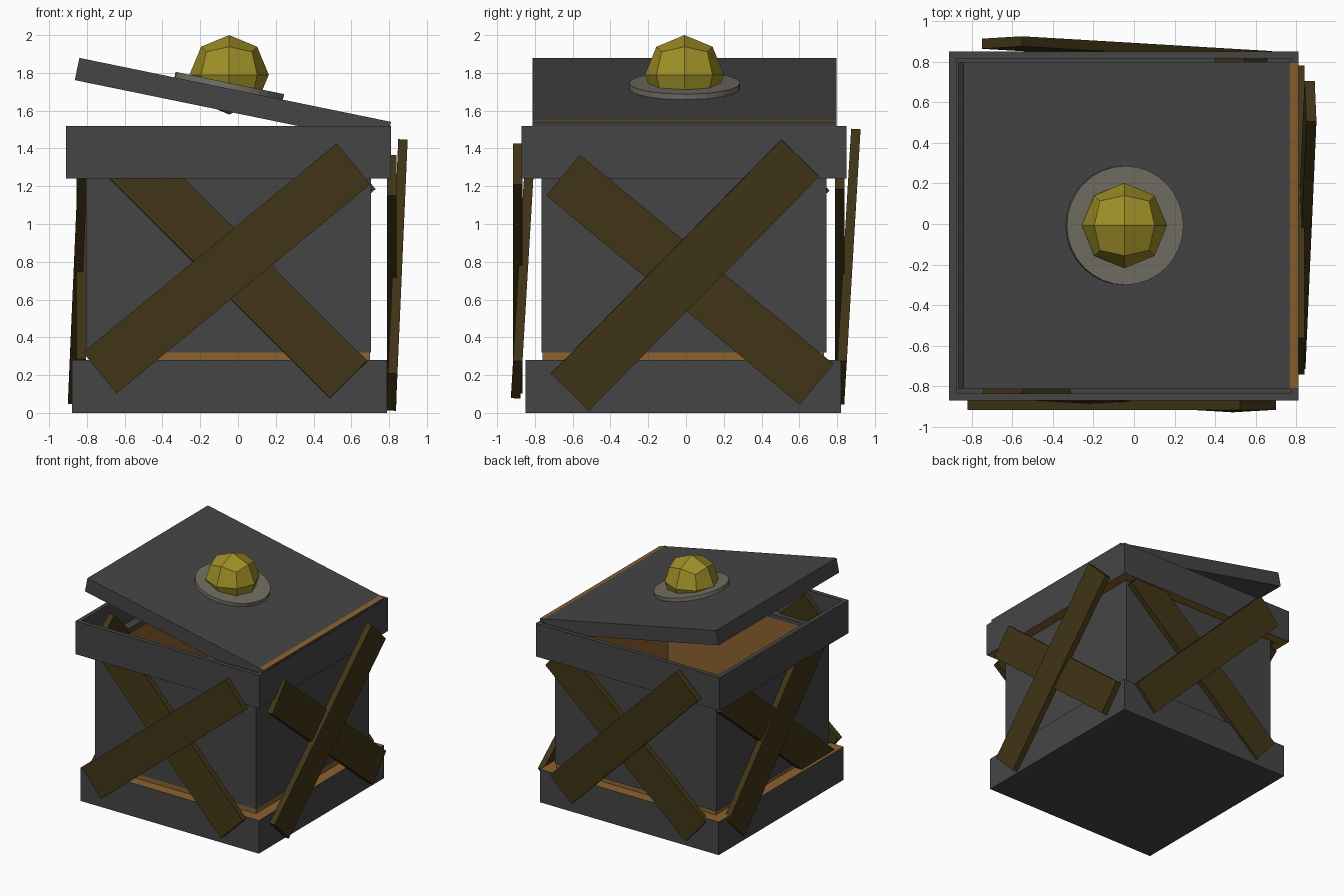
import bpy, bmesh
from math import radians
from mathutils import Matrix, Vector

if "Cube" in bpy.data.objects:
    bpy.data.objects.remove(bpy.data.objects["Cube"])


def material(name, rgb):
    m = bpy.data.materials.new(name)
    m.diffuse_color = (*rgb, 1)
    m.use_nodes = True
    m.node_tree.nodes["Principled BSDF"].inputs["Base Color"].default_value = m.diffuse_color
    return m


IRON = material("dark_iron", (0.06, 0.06, 0.06))
WOOD = material("orange_wood", (0.26, 0.12, 0.03))
PLANK = material("dark_plank", (0.052, 0.035, 0.008))
STONE = material("grey_plate", (0.17, 0.16, 0.13))
GOLD = material("gold", (0.34, 0.27, 0.02))


def finish(name, bm, mats, matrix=Matrix()):
    me = bpy.data.meshes.new(name)
    bm.normal_update()
    bm.to_mesh(me)
    bm.free()
    for m in mats:
        me.materials.append(m)
    ob = bpy.data.objects.new(name, me)
    ob.matrix_world = matrix
    bpy.context.collection.objects.link(ob)
    return ob


def box(lo, hi):
    lo, hi = Vector(lo), Vector(hi)
    bm = bmesh.new()
    mat = Matrix.Translation((lo + hi) / 2) @ Matrix.Diagonal((*(hi - lo), 1))
    bmesh.ops.create_cube(bm, size=1, matrix=mat)
    bm.normal_update()
    return bm


def facing(bm, sign):
    return max(bm.faces, key=lambda f: f.normal.z * sign)


def inset(bm, face, thickness, depth=0):
    # inset a face flat, then sink it straight down
    bmesh.ops.inset_individual(bm, faces=[face], thickness=thickness)
    if depth:
        r = bmesh.ops.extrude_discrete_faces(bm, faces=[face])
        face = r["faces"][0]
        bmesh.ops.translate(bm, verts=face.verts, vec=(0, 0, -depth))
    return face


# base tray with wooden top
bm = box((-0.88, -0.85, 0), (0.79, 0.82, 0.28))
facing(bm, 1).material_index = 1
finish("base", bm, [IRON, WOOD])

# crate walls, open at the top
bm = box((-0.79, -0.76, 0.28), (0.70, 0.73, 1.24))
bmesh.ops.delete(bm, geom=[facing(bm, 1), facing(bm, -1)], context='FACES_ONLY')
finish("crate_body", bm, [WOOD])

# top rim with sunken opening and inner cavity, wooden underside
bm = box((-0.91, -0.87, 1.24), (0.81, 0.85, 1.52))
top, bottom = facing(bm, 1), facing(bm, -1)
bottom.material_index = 1
inset(bm, bottom, 0.115)
bmesh.ops.delete(bm, geom=[bottom], context='FACES_ONLY')
ledge = inset(bm, top, 0.05, 0.25)
inset(bm, ledge, 0.10, 0.95)
finish("top_rim", bm, [IRON, WOOD])

# tilted lid with a wooden strip at the hinge end
lid = Matrix.Translation((-0.015, -0.007, 1.71)) @ Matrix.Rotation(radians(11.6), 4, 'Y')
bm = box((-0.842, -0.805, -0.12), (0.842, 0.805, 0))
bmesh.ops.bisect_plane(bm, geom=bm.verts[:] + bm.edges[:] + bm.faces[:],
                       plane_co=(0.80, 0, 0), plane_no=(1, 0, 0))
bm.normal_update()
for f in bm.faces:
    if f.normal.z > 0.9 and f.calc_center_median().x > 0.8:
        f.material_index = 1
finish("lid", bm, [IRON, WOOD], lid)

# round plate under the knob
bm = bmesh.new()
bmesh.ops.create_cone(bm, cap_ends=True, segments=32, radius1=0.293, radius2=0.293, depth=0.03)
finish("knob_plate", bm, [STONE], lid @ Matrix.Translation((-0.035, 0, 0.015)))

# faceted knob: a cube divided once and pushed out to a sphere
bm = bmesh.new()
bmesh.ops.create_cube(bm, size=2)
bmesh.ops.subdivide_edges(bm, edges=bm.edges[:], cuts=1, use_grid_fill=True)
for v in bm.verts:
    v.co = v.co.normalized() * 0.21
finish("knob", bm, [GOLD], Matrix.Translation((-0.047, -0.008, 1.79)))

# crossed planks: name, side turn, sideways, height, distance out, slant, lean
for name, turn, u, z, out, slant, lean in [
    ("front_plank_outer", 0, -0.06, 0.765, 0.89, 39.5, 0),
    ("front_plank_inner", 0, -0.03, 0.79, 0.86, -45, -3.4),
    ("right_plank_outer", 90, -0.005, 0.73, 0.842, 45.5, 2.5),
    ("right_plank_inner", 90, 0.02, 0.705, 0.815, -39.5, 0),
    ("back_plank_outer", 180, 0.035, 0.79, 0.857, 45, 3.4),
    ("back_plank_inner", 180, 0.02, 0.72, 0.815, -41, 0),
    ("left_plank_outer", 270, 0.01, 0.76, 0.845, 45, -2.5),
    ("left_plank_inner", 270, 0.0, 0.73, 0.83, -39.5, 0),
]:
    bm = box((-0.87, -0.025, -0.14), (0.87, 0.025, 0.14))
    mat = (Matrix.Rotation(radians(turn), 4, 'Z') @ Matrix.Translation((u, -out, z))
           @ Matrix.Rotation(radians(lean), 4, 'X') @ Matrix.Rotation(radians(-slant), 4, 'Y'))
    finish(name, bm, [PLANK], mat)
